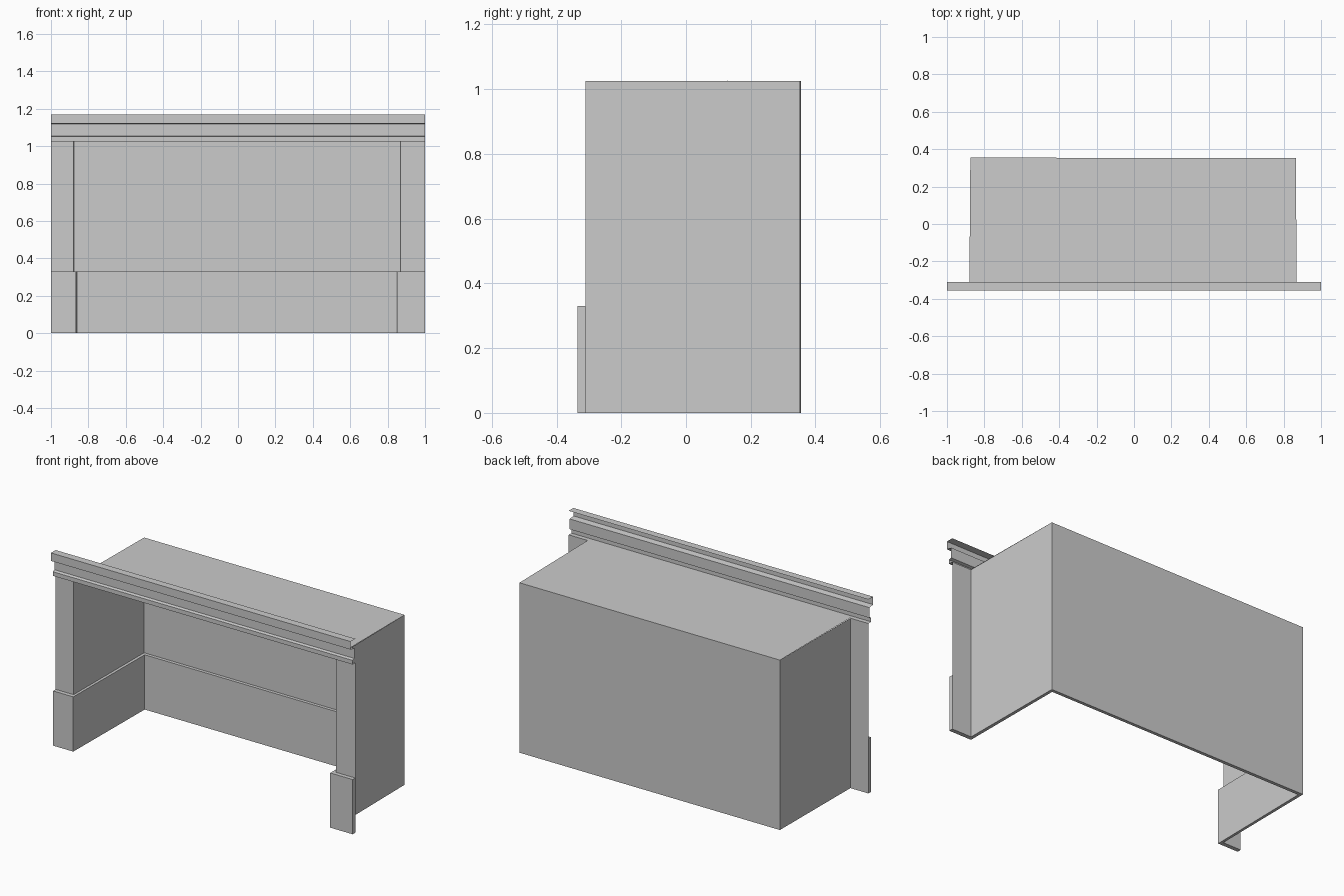
import bpy

cube = bpy.data.objects.get("Cube")
if cube:
    bpy.data.objects.remove(cube, do_unlink=True)

grey = bpy.data.materials.new("plain_grey")
grey.use_nodes = True
colour = (0.6, 0.6, 0.6, 1)
grey.diffuse_color = colour
grey.node_tree.nodes["Principled BSDF"].inputs["Base Color"].default_value = colour


def add_mesh(name, verts, faces):
    mesh = bpy.data.meshes.new(name)
    mesh.from_pydata(verts, [], faces)
    mesh.materials.append(grey)
    obj = bpy.data.objects.new(name, mesh)
    bpy.context.collection.objects.link(obj)
    return obj


def strip(name, row_a, row_b):
    """Open sheet between two matching rows of points."""
    n = len(row_a)
    faces = [(i, i + 1, n + i + 1, n + i) for i in range(n - 1)]
    return add_mesh(name, row_a + row_b, faces)


def at_height(plan, z):
    return [(x, y, z) for x, y in plan]


BASE_H, ROOF_H = 0.33, 1.025

# Plan of the walls, with the pilasters as the outermost segments
outer = [(-1, -0.31), (-0.88, -0.31), (-0.875, 0.355),
         (0.865, 0.352), (0.87, -0.31), (1, -0.31)]
# Plan of the thicker lower panelling and plinths
inner = [(-1, -0.335), (-0.865, -0.335), (-0.857, 0.335),
         (0.847, 0.333), (0.85, -0.335), (1, -0.335)]

# Walls and pilasters
strip("walls_and_pilasters", at_height(outer, 0), at_height(outer, ROOF_H))

# Lower panelling: face, ledge, underside and both ends
strip("lower_panel_face", at_height(inner, 0), at_height(inner, BASE_H))
strip("lower_panel_ledge", at_height(inner, BASE_H), at_height(outer, BASE_H))
strip("lower_panel_underside", at_height(outer, 0), at_height(inner, 0))
for side, i in (("right", 0), ("left", -1)):
    ends = [outer[i], inner[i]]
    strip(side + "_plinth_end", at_height(ends, 0), at_height(ends, BASE_H))

# Roof, slightly raised at the front
corners = [(x, y, ROOF_H if y > 0 else ROOF_H + 0.003) for x, y in outer[1:5]]
add_mesh("roof", corners, [(0, 3, 2, 1)])

# Moulded fascia, an open-backed profile run across the front
profile = [(-0.31, 1.025), (-0.337, 1.025), (-0.337, 1.05), (-0.32, 1.055),
           (-0.32, 1.117), (-0.355, 1.122), (-0.355, 1.17), (-0.31, 1.17)]
strip("fascia", [(-1, y, z) for y, z in profile], [(1, y, z) for y, z in profile])
